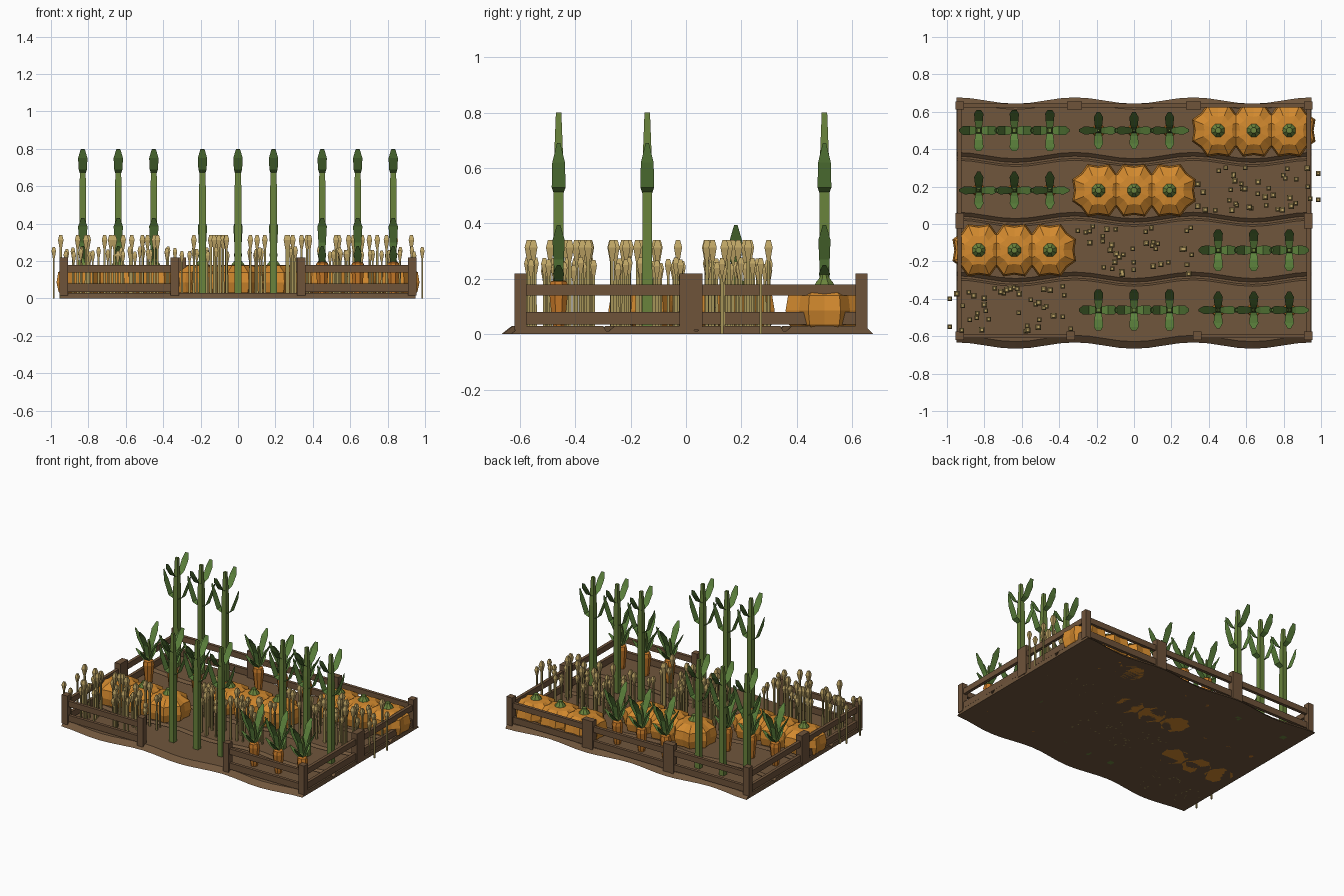
import bpy, bmesh, math, random
from mathutils import Matrix

if "Cube" in bpy.data.objects:
    bpy.data.objects.remove(bpy.data.objects["Cube"])

random.seed(4)


def srgb(r, g, b):
    return tuple(((c / 255 + 0.055) / 1.055) ** 2.4 for c in (r, g, b)) + (1,)


def material(name, *rgb):
    m = bpy.data.materials.new(name)
    m.diffuse_color = srgb(*rgb)
    m.use_nodes = True
    m.node_tree.nodes["Principled BSDF"].inputs["Base Color"].default_value = m.diffuse_color
    return m


SOIL = material("soil brown", 112, 86, 60)
WOOD = material("fence brown", 110, 83, 58)
STALK = material("stalk green", 106, 132, 60)
LEAF = material("leaf green", 92, 130, 60)
ORANGE = material("pumpkin orange", 210, 137, 46)
CARROT = material("carrot orange", 200, 122, 40)
STRAW = material("straw", 166, 148, 88)
GRAIN = material("grain tan", 192, 166, 102)


def finish(name, bm, *mats):
    me = bpy.data.meshes.new(name)
    bm.to_mesh(me)
    bm.free()
    for m in mats:
        me.materials.append(m)
    ob = bpy.data.objects.new(name, me)
    bpy.context.collection.objects.link(ob)
    return ob


def box(bm, x0, x1, y0, y1, z0, z1):
    mat = Matrix.Translation(((x0 + x1) / 2, (y0 + y1) / 2, (z0 + z1) / 2)) \
        @ Matrix.Diagonal((x1 - x0, y1 - y0, z1 - z0, 1))
    bmesh.ops.create_cube(bm, size=1, matrix=mat)


def lathe(bm, x, y, profile, sides, turn=0.0, lobe=1.0, mat=0):
    """Stack of (radius, z) rings; every second corner is scaled by lobe."""
    rings = []
    for r, z in profile:
        ring = []
        for i in range(sides):
            a = turn + 2 * math.pi * i / sides
            q = r * (lobe if i % 2 else 1)
            ring.append(bm.verts.new((x + q * math.cos(a), y + q * math.sin(a), z)))
        rings.append(ring)
    faces = [bm.faces.new(rings[0][::-1]), bm.faces.new(rings[-1])]
    for a, b in zip(rings, rings[1:]):
        for i in range(sides):
            j = (i + 1) % sides
            faces.append(bm.faces.new((a[i], a[j], b[j], b[i])))
    for f in faces:
        f.material_index = mat


def leaf(bm, x, y, angle, stations, mat=1):
    """Flat curved blade through (reach, z, half width) stations."""
    c, s = round(math.cos(angle)), round(math.sin(angle))
    prev = None
    for r, z, w in stations:
        pair = [bm.verts.new((x + r * c - k * w * s, y + r * s + k * w * c, z)) for k in (-1, 1)]
        if prev:
            bm.faces.new((prev[0], pair[0], pair[1], prev[1])).material_index = mat
        prev = pair


def leaf_pair(bm, x, y, angle, stations):
    leaf(bm, x, y, angle, stations)
    leaf(bm, x, y, angle + math.pi, stations)


# soil bed: ridged cross-section swept along a gentle wave
section = [(-0.65, 0), (-0.612, 0.03)]
for t in (-0.30, 0.02, 0.34):
    section += [(t - 0.016, 0.03), (t - 0.006, 0.012), (t + 0.006, 0.012), (t + 0.026, 0.03)]
section += [(0.63, 0.03), (0.66, 0)]
bm = bmesh.new()
STEPS = 24
slices = []
for i in range(STEPS + 1):
    x = -0.95 + 1.9 * i / STEPS
    off = 0.017 * math.cos(2 * math.pi * (x - 0.95) / 0.6333)
    slices.append([bm.verts.new((x, y + off, z)) for y, z in section])
n = len(section)
for a, b in zip(slices, slices[1:]):
    for j in range(n):
        k = (j + 1) % n
        bm.faces.new((a[j], b[j], b[k], a[k]))
bm.faces.new(slices[0])
bm.faces.new(slices[-1][::-1])
bmesh.ops.recalc_face_normals(bm, faces=bm.faces)
finish("soil_bed", bm, SOIL)

# fence posts
F, B = -0.598, 0.634
bm = bmesh.new()
for px, py, hx, hy in [(-0.932, F, .022, .022), (0.932, F, .022, .022),
                       (-0.932, B, .022, .022), (0.932, B, .022, .022),
                       (-0.338, F, .022, .022), (0.338, F, .022, .022),
                       (-0.318, B, .041, .022), (0.318, B, .041, .022),
                       (-0.932, 0.018, .022, .042), (0.932, 0.018, .022, .042)]:
    box(bm, px - hx, px + hx, py - hy, py + hy, 0.015, 0.22)
finish("fence_posts", bm, WOOD)

# fence rails, with a gap for the gateway at the front
bm = bmesh.new()
for z0, z1 in ((0.035, 0.08), (0.14, 0.18)):
    box(bm, -0.93, 0.93, B - .011, B + .011, z0, z1)
    for s in (-1, 1):
        box(bm, s * 0.634 - 0.296, s * 0.634 + 0.296, F - .011, F + .011, z0, z1)
        box(bm, s * 0.934 - .011, s * 0.934 + .011, F, B, z0, z1)
finish("fence_rails", bm, WOOD)

# crop grid
ROWS = (0.5, 0.18, -0.14, -0.46)
COLS = ((-0.83, -0.64, -0.45), (-0.19, 0.0, 0.19), (0.45, 0.64, 0.83))


def spots(*cells):
    return [(x, ROWS[r]) for r, c in cells for x in COLS[c]]


# pumpkins
bm = bmesh.new()
for x, y in spots((0, 2), (1, 1), (2, 0)):
    lathe(bm, x, y, [(.10, 0), (.14, .035), (.152, .085), (.142, .14), (.085, .175), (.03, .18)],
          16, math.pi / 8, 0.86)
    lathe(bm, x, y, [(.042, .172), (.032, .188), (.018, .205), (.016, .215)], 8, math.pi / 8, mat=1)
finish("pumpkins", bm, ORANGE, STALK)

# corn stalks with crossed leaf pairs
bm = bmesh.new()
for x, y in spots((0, 0), (3, 1), (2, 2)):
    lathe(bm, x, y, [(.026, 0), (.025, .6), (.014, .8)], 4, math.pi / 4)
    leaf_pair(bm, x, y, 0, [(.01, .51, .018), (.05, .53, .025), (.085, .62, .023), (.105, .69, .006)])
    leaf_pair(bm, x, y, math.pi / 2,
              [(.01, .67, .016), (.05, .69, .022), (.09, .75, .025), (.11, .795, .012)])
finish("corn_plants", bm, STALK, LEAF)

# carrots with leafy tops
bm = bmesh.new()
for x, y in spots((0, 1), (1, 0), (3, 2)):
    lathe(bm, x, y, [(.016, 0), (.026, .05), (.038, .165), (.032, .19), (.014, .197)], 8,
          math.pi / 8, mat=2)
    lathe(bm, x, y, [(.02, .19), (.016, .26), (.006, .34)], 4, math.pi / 4)
    leaf_pair(bm, x, y, 0, [(.008, .19, .014), (.035, .27, .019), (.075, .34, .022), (.105, .395, .006)])
    leaf_pair(bm, x, y, math.pi / 2,
              [(.008, .2, .014), (.03, .3, .02), (.07, .385, .025), (.1, .43, .008)])
    leaf_pair(bm, x, y, 0, [(.008, .18, .014), (.06, .22, .02), (.1, .25, .006)])
    leaf_pair(bm, x, y, math.pi / 2, [(.008, .19, .014), (.05, .235, .022), (.09, .28, .006)])
finish("carrot_plants", bm, STALK, LEAF, CARROT)

# wheat: scattered thin stems with faceted heads
bm = bmesh.new()


def wheat(x, y, top):
    w = 0.011 if top > 0.3 else 0.009
    h = 0.075 if top > 0.3 else 0.06
    lathe(bm, x, y, [(w * .8, 0), (w * .7, top - h)], 4, math.pi / 4)
    lathe(bm, x, y, [(w * .8, top - h), (w * 1.9, top - h * .35), (w, top)], 4, math.pi / 4, mat=1)


for cx, cy in ((0.64, 0.18), (0.0, -0.14), (-0.64, -0.46)):
    for i in range(13):
        for k in (-1, 0, 1):
            wheat(cx + k * 0.2 + random.uniform(-.11, .11), cy + random.uniform(-.13, .13),
                  0.34 if i % 3 == 0 else random.uniform(.25, .28))
for x, y in ((0.985, 0.27), (0.985, 0.13), (-0.985, -0.4), (-0.985, -0.55)):
    wheat(x, y, 0.275)
finish("wheat", bm, STRAW, GRAIN)
